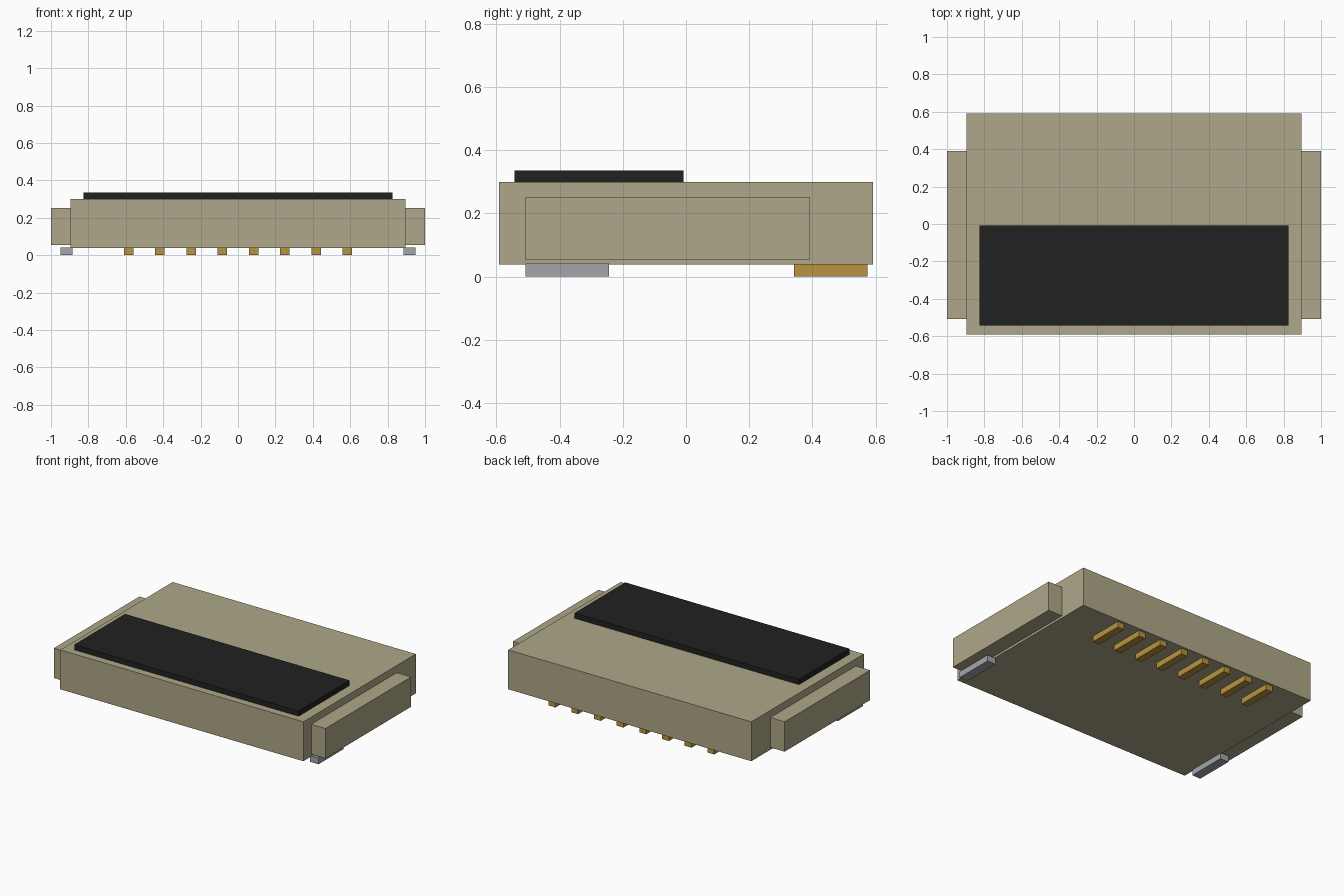
import bpy
import bmesh
from mathutils import Vector

cube = bpy.data.objects.get("Cube")
if cube:
    bpy.data.objects.remove(cube, do_unlink=True)


def material(name, rgb):
    mat = bpy.data.materials.new(name)
    mat.use_nodes = True
    colour = (*rgb, 1.0)
    mat.diffuse_color = colour
    mat.node_tree.nodes["Principled BSDF"].inputs["Base Color"].default_value = colour
    return mat


def box(name, x, y, z, mat):
    """Box from (min, max) ranges, with its origin at its centre."""
    lo, hi = Vector((x[0], y[0], z[0])), Vector((x[1], y[1], z[1]))
    bm = bmesh.new()
    bmesh.ops.create_cube(bm, size=1.0)
    bmesh.ops.scale(bm, vec=hi - lo, verts=bm.verts)
    mesh = bpy.data.meshes.new(name)
    bm.to_mesh(mesh)
    bm.free()
    mesh.materials.append(mat)
    obj = bpy.data.objects.new(name, mesh)
    obj.location = (lo + hi) / 2
    bpy.context.collection.objects.link(obj)
    return obj


tan = material("tan_plastic", (0.423, 0.386, 0.246))
black = material("black_plastic", (0.0152, 0.0152, 0.0152))
gold = material("gold_metal", (0.479, 0.296, 0.05))
silver = material("silver_metal", (0.366, 0.381, 0.402))

# Housing and the flat actuator on its front half
box("housing", (-0.895, 0.895), (-0.591, 0.591), (0.038, 0.30), tan)
box("actuator", (-0.826, 0.826), (-0.542, -0.008), (0.30, 0.335), black)

# Side ears and the mounting tabs beneath them
for side, s in (("left", 1), ("right", -1)):
    box(f"{side}_ear", sorted((s * 0.895, s * 1.0)), (-0.508, 0.391), (0.053, 0.252), tan)
    box(f"{side}_mounting_tab", sorted((s * 0.885, s * 0.948)), (-0.508, -0.244), (0.0, 0.042), silver)

# Row of contacts under the back edge
for i in range(8):
    x = (i - 3.5) * 0.167
    box(f"contact_{i + 1}", (x - 0.025, x + 0.025), (0.342, 0.574), (0.0, 0.038), gold)
